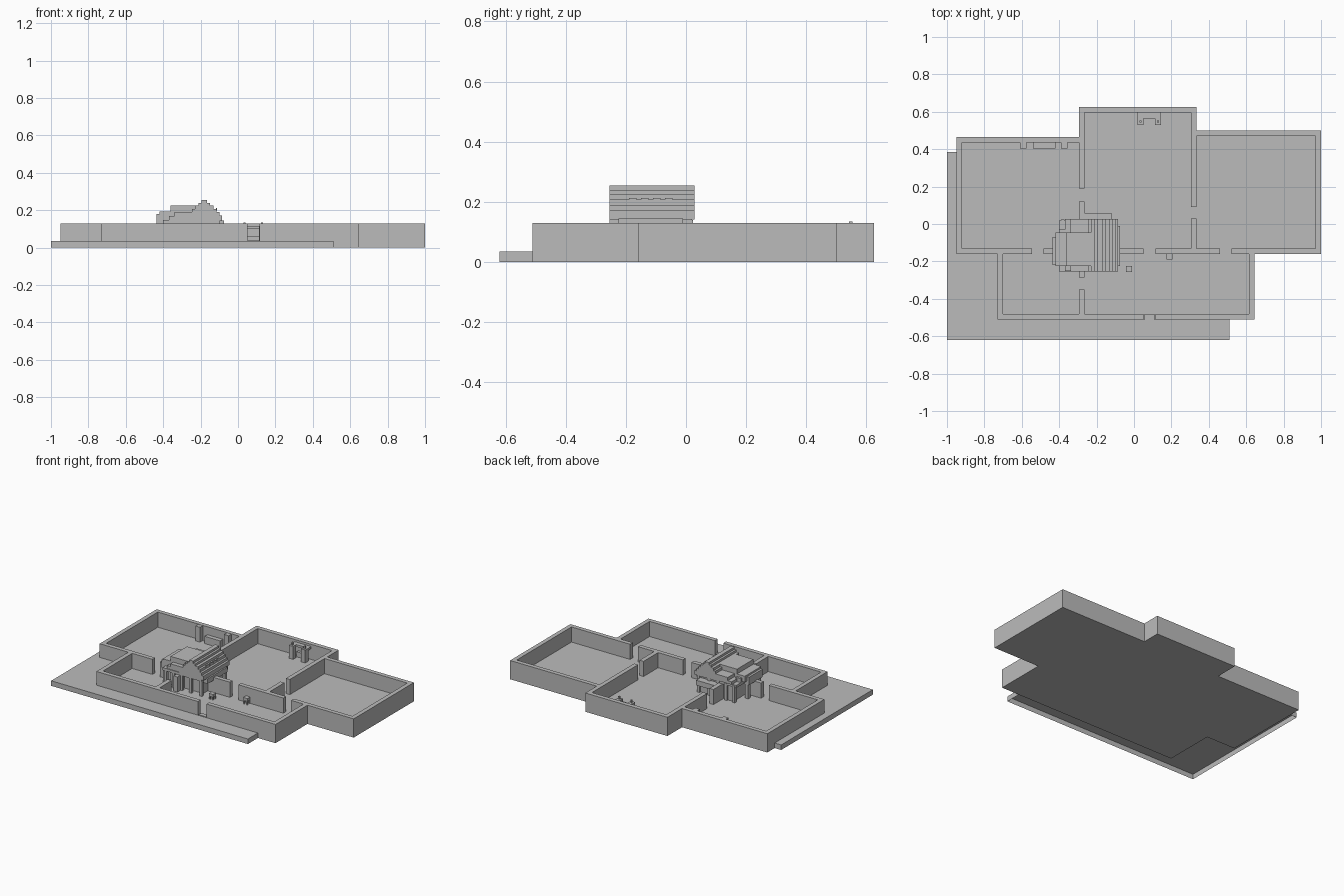
import bpy
import bmesh

if "Cube" in bpy.data.objects:
    bpy.data.objects.remove(bpy.data.objects["Cube"], do_unlink=True)

grey = bpy.data.materials.new("plain grey")
grey.use_nodes = True
grey.diffuse_color = (0.5, 0.5, 0.5, 1)
grey.node_tree.nodes["Principled BSDF"].inputs["Base Color"].default_value = (0.5, 0.5, 0.5, 1)

FLOOR, TOP, T = 0.025, 0.13, 0.03


def finish(name, bm):
    mesh = bpy.data.meshes.new(name)
    bmesh.ops.recalc_face_normals(bm, faces=bm.faces)
    bm.to_mesh(mesh)
    bm.free()
    mesh.materials.append(grey)
    obj = bpy.data.objects.new(name, mesh)
    bpy.context.collection.objects.link(obj)
    return obj


def boxes(name, spans):
    """One object from (x0, x1, y0, y1, z0, z1) boxes."""
    bm = bmesh.new()
    for x0, x1, y0, y1, z0, z1 in spans:
        for v in bmesh.ops.create_cube(bm, size=1)["verts"]:
            v.co = (x1 if v.co.x > 0 else x0, y1 if v.co.y > 0 else y0, z1 if v.co.z > 0 else z0)
    return finish(name, bm)


def slab(name, outline, height, open_bottom=False):
    bm = bmesh.new()
    base = bm.faces.new([bm.verts.new((x, y, 0)) for x, y in outline])
    new = bmesh.ops.extrude_face_region(bm, geom=[base], use_keep_orig=True)["geom"]
    for v in new:
        if isinstance(v, bmesh.types.BMVert):
            v.co.z = height
    if open_bottom:
        bmesh.ops.delete(bm, geom=[base], context="FACES_ONLY")
    return finish(name, bm)


def wall_x(name, y0, *runs):
    """Wall along x with door gaps between the runs."""
    boxes(name, [(a, b, y0, y0 + T, 0, TOP) for a, b in runs])


def wall_y(name, x0, *runs):
    boxes(name, [(x0, x0 + T, a, b, 0, TOP) for a, b in runs])


# Floor and surrounding terrace
slab("floor", [(-0.95, -0.16), (-0.73, -0.16), (-0.73, -0.51), (0.645, -0.51), (0.645, -0.16),
               (1, -0.16), (1, 0.5), (0.335, 0.5), (0.335, 0.625), (-0.295, 0.625),
               (-0.295, 0.465), (-0.95, 0.465)], FLOOR)
slab("terrace", [(-1, -0.62), (0.51, -0.62), (0.51, -0.51), (-0.73, -0.51), (-0.73, -0.16),
                 (-0.95, -0.16), (-0.95, 0.385), (-1, 0.385)], 0.035, True)

# Room walls with door gaps
wall_x("front_wall", -0.51, (-0.73, 0.05), (0.115, 0.645))
wall_x("cross_wall", -0.16, (-0.95, -0.545), (-0.485, 0.05), (0.115, 0.46), (0.52, 1))
wall_x("left_back_wall", 0.435, (-0.95, -0.265))
wall_x("middle_back_wall", 0.595, (-0.295, 0.335))
wall_x("right_back_wall", 0.47, (0.305, 1))
wall_y("outer_wall_west", -0.95, (-0.16, 0.465))
wall_y("outer_wall_east", 0.97, (-0.16, 0.5))
wall_y("front_room_west", -0.73, (-0.51, -0.13))
wall_y("front_room_east", 0.615, (-0.51, -0.13))
wall_y("partition_west", -0.295, (-0.51, -0.35), (-0.285, 0.12), (0.19, 0.625))
wall_y("partition_east", 0.305, (-0.16, 0.03), (0.09, 0.625))

# Fireplace with two columns, a mantel and candles
cx = 0.082
columns = [(cx + s * 0.047 - 0.016, cx + s * 0.047 + 0.016, 0.53, 0.565) for s in (-1, 1)]
boxes("fireplace_columns", [(*c, FLOOR, 0.115) for c in columns])
boxes("fireplace_mantel", [(cx - 0.063, cx + 0.063, 0.565, 0.597, 0.1, 0.115),
                           (cx - 0.035, cx + 0.035, 0.575, 0.597, FLOOR, 0.06)])
boxes("candles", [(a + 0.011, b - 0.011, 0.542, 0.553, 0.115, 0.134) for a, b, _, _ in columns])

# Cupboards along a back wall
boxes("cupboards", [(a, b, 0.405, 0.437, FLOOR, h)
                    for a, b, h in ((-0.61, -0.575, 0.128), (-0.54, -0.42, 0.075), (-0.39, -0.355, 0.128))])

# Small stools: four legs and a seat
for i, (x, y, h) in enumerate(((-0.028, -0.24, 0.065), (0.19, -0.175, 0.07))):
    legs = [(x + sx * 0.011 - 0.004, x + sx * 0.011 + 0.004, y + sy * 0.011 - 0.004,
             y + sy * 0.011 + 0.004, FLOOR, h - 0.02) for sx in (-1, 1) for sy in (-1, 1)]
    boxes(f"stool_{i + 1}", legs + [(x - 0.016, x + 0.016, y - 0.016, y + 0.016, h - 0.02, h)])

# Step by the front door
boxes("door_step", [(0.055, 0.11, -0.51, -0.48, FLOOR, 0.04)])

# Central stepped house: body, porch posts, ledges
boxes("house_body", [(-0.37, -0.12, -0.21, 0.01, FLOOR, 0.15)])
boxes("house_posts", [(x, x + 0.018, y, y + 0.018, FLOOR, 0.14)
                      for y in (-0.25, 0.005) for x in (-0.39, -0.33, -0.27, -0.2, -0.12)])
boxes("house_ledges", [(-0.265, -0.12, 0.01, 0.06, 0.09, 0.125),
                       (-0.11, -0.075, -0.225, -0.01, 0.11, 0.145)])

# Stepped main roof around its ridge
ridge = -0.18
steps = [(0.015, 0.255), (0.03, 0.24), (0.05, 0.225), (0.065, 0.208), (0.08, 0.19), (0.095, 0.172)]
boxes("main_roof", [(ridge - w, ridge + w, -0.255, 0.028, z - 0.03, z) for w, z in steps])
boxes("roof_windows", [(ridge + 0.062, ridge + 0.069, y, y + 0.025, 0.2, 0.213)
                       for y in (-0.19, -0.15, -0.11, -0.07)])

# Lower gable steps and raised side wing
boxes("gable_steps", [(-0.4, -0.1, -0.255, 0.02, 0.13, 0.148),
                      (-0.37, -0.11, -0.25, 0.028, 0.148, 0.168),
                      (-0.34, -0.13, -0.255, 0.028, 0.168, 0.19)])
boxes("side_wing", [(-0.36, -0.2, -0.225, -0.045, 0.15, 0.225),
                    (-0.42, -0.3, -0.225, -0.045, 0.15, 0.192),
                    (-0.435, -0.3, -0.22, -0.07, 0.125, 0.18),
                    (-0.4, -0.36, -0.07, -0.03, 0.13, 0.175)])
boxes("wing_supports", [(-0.425, -0.4, y, y + 0.025, FLOOR, 0.13) for y in (-0.215, -0.1)])
